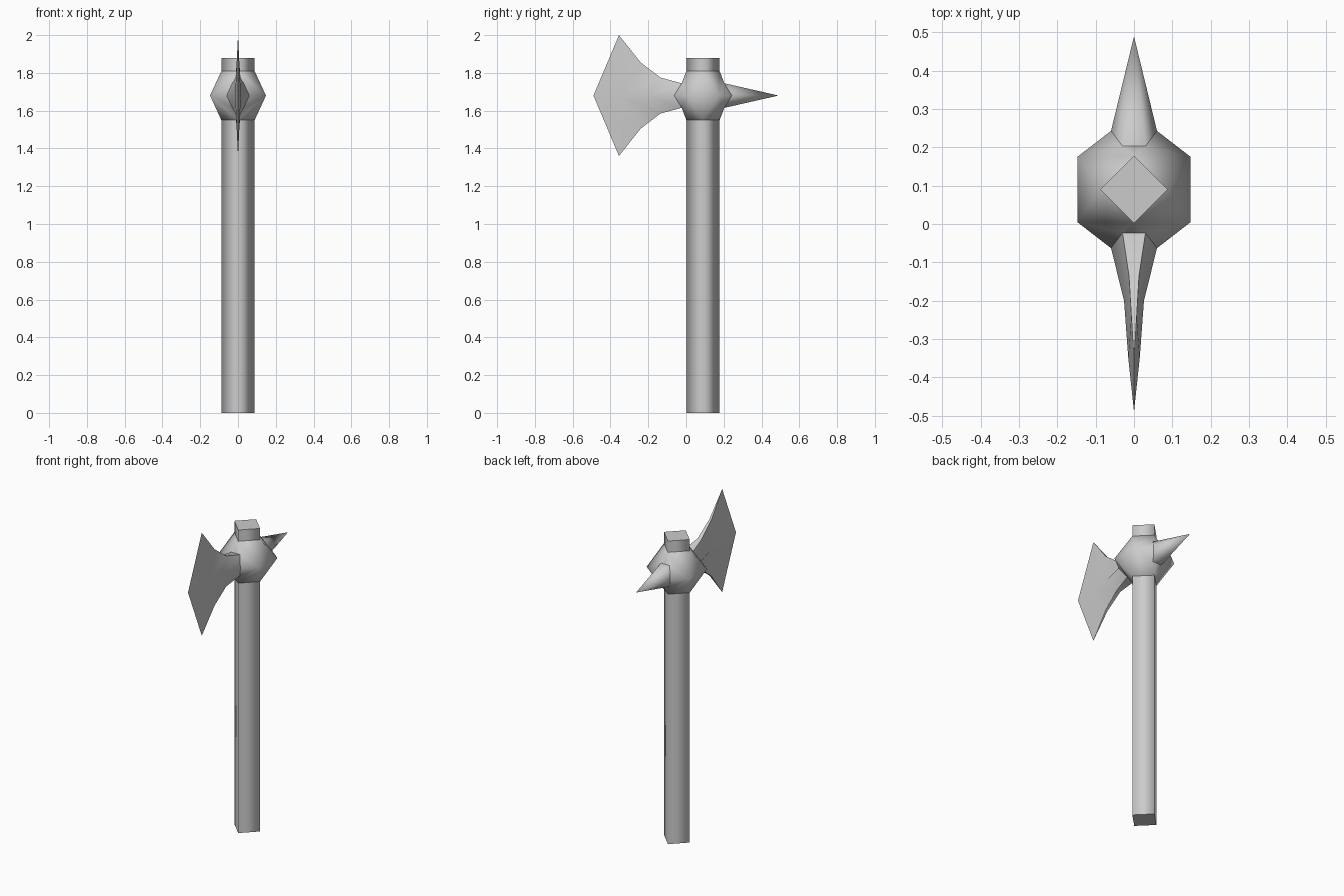
import bpy, bmesh
from mathutils import Vector
from itertools import product

if "Cube" in bpy.data.objects:
    bpy.data.objects.remove(bpy.data.objects["Cube"])

HEAD = Vector((0, 0.09, 1.68))   # centre of the axe head


def build(name, faces, centre, axes, flat_caps=False, sharp=1.0):
    """Mirror a wedge of faces (relative to centre) over the given axes and weld."""
    bm = bmesh.new()
    for s in product(*[(1, -1) if a in axes else (1,) for a in "xyz"]):
        for face in faces:
            pts = list(dict.fromkeys(tuple(c * k for c, k in zip(p, s)) for p in face))
            f = bm.faces.new([bm.verts.new(p) for p in pts])
            f.normal_update()
            out = f.calc_center_median()
            if f.normal.x * out.x + f.normal.z * out.z < 0:
                f.normal_flip()
    bmesh.ops.remove_doubles(bm, verts=bm.verts, dist=0.0005)
    bm.normal_update()
    for f in bm.faces:
        f.smooth = not (flat_caps and abs(f.normal.z) > 0.9)
    for e in bm.edges:
        if len(e.link_faces) == 2 and e.calc_face_angle() > sharp:
            e.smooth = False
    bmesh.ops.translate(bm, verts=bm.verts, vec=centre)
    me = bpy.data.meshes.new(name)
    bm.to_mesh(me)
    bm.free()
    ob = bpy.data.objects.new(name, me)
    bpy.context.collection.objects.link(ob)
    return ob


def post(name, z0, z1, cap):
    """Diamond-section post with one end cap (cap = +1 top, -1 bottom)."""
    r, h = 0.088, (z1 - z0) / 2
    side = [(r, 0, -h), (0, r, -h), (0, r, h), (r, 0, h)]
    end = [(0, 0, cap * h), (r, 0, cap * h), (0, r, cap * h)]
    build(name, [side, end], Vector((0, 0.09, (z0 + z1) / 2)), "xy", True, 3.2)


# Handle and the stub above the head
post("handle", 0, 1.55, -1)
post("handle_top", 1.81, 1.88, 1)

# Faceted head collar: diamond at the ends, eight-sided at the middle
A, B = (0.088, 0, 0.13), (0, 0.088, 0.13)
E, F, G = (0.148, 0.085, 0), (0.06, 0.153, 0), (0.03, 0.113, 0.065)
E0, G0 = (0.148, 0, 0), (0, 0.113, 0.065)
build("head_collar", [[A, E0, E], [A, E, F, G, B], [B, G, G0]], HEAD, "xyz", sharp=1.6)

# Six-sided rear spike
tip = (0, 0.40, 0)
build("rear_spike", [[F, G, tip], [G, G0, tip]], HEAD, "xz", sharp=1.6)

# Flared blade: upper edge points and middle ridge points, collar to cutting edge
upper = [(0.03, -0.113, 0.065), (0.013, -0.225, 0.095), (0.007, -0.33, 0.175), (0, -0.445, 0.32)]
ridge = [(0.06, -0.153, 0), (0.026, -0.29, 0), (0.015, -0.44, 0), (0, -0.58, 0)]
blade = []
for i in range(3):
    t0, t1 = upper[i], upper[i + 1]
    blade.append([t0, t1, ridge[i + 1], ridge[i]])
    blade.append([t0, t1, (0,) + t1[1:], (0,) + t0[1:]])
build("blade", blade, HEAD, "xz", sharp=0.9)
